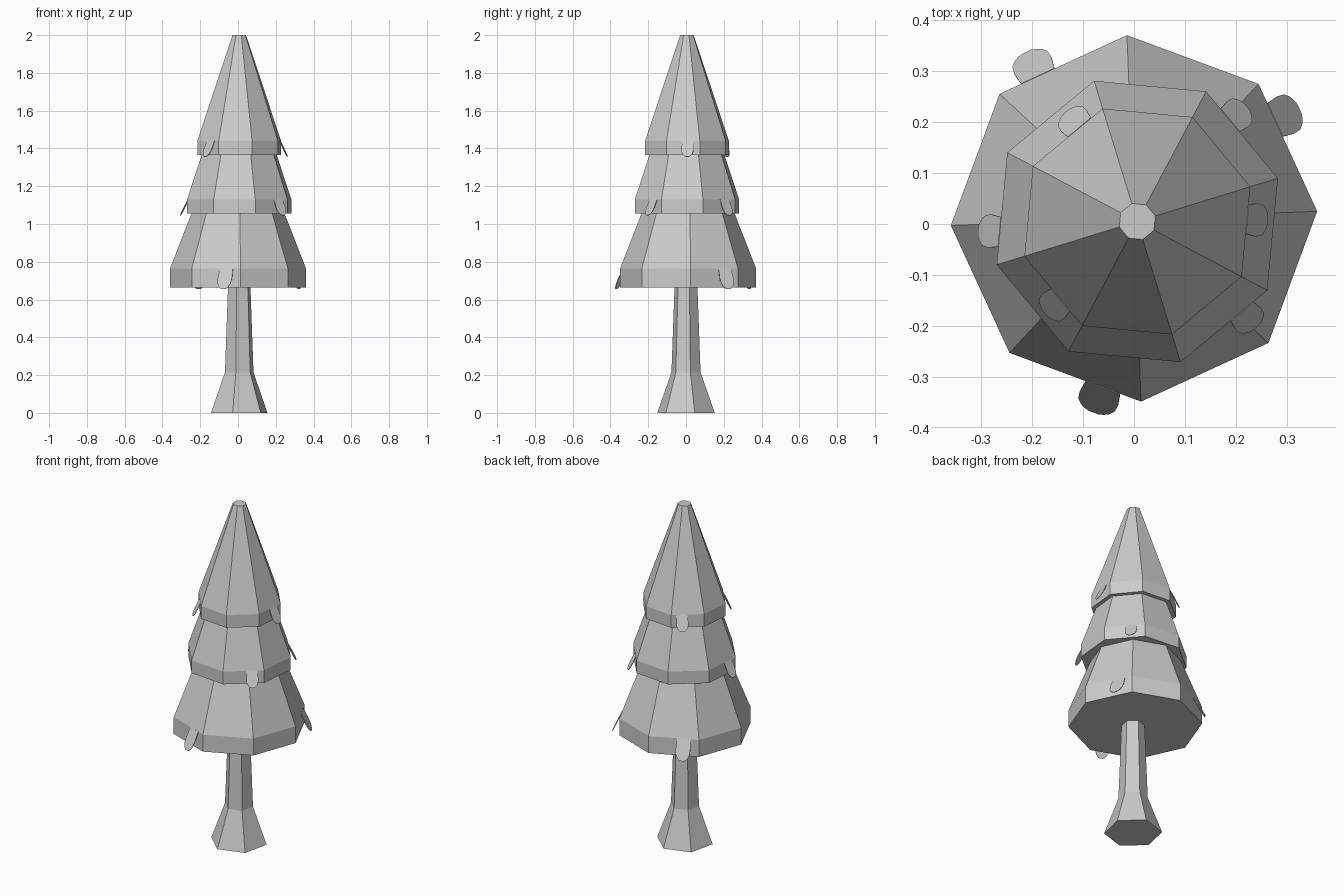
import bpy, bmesh
from math import cos, sin, radians
from mathutils import Vector

cube = bpy.data.objects.get("Cube")
if cube:
    bpy.data.objects.remove(cube)

grey = bpy.data.materials.new("light grey")
grey.use_nodes = True
COLOUR = (0.6, 0.6, 0.6, 1)
grey.diffuse_color = COLOUR
grey.node_tree.nodes["Principled BSDF"].inputs["Base Color"].default_value = COLOUR


def add_object(name, bm):
    bmesh.ops.recalc_face_normals(bm, faces=bm.faces)
    mesh = bpy.data.meshes.new(name)
    bm.to_mesh(mesh)
    bm.free()
    mesh.materials.append(grey)
    obj = bpy.data.objects.new(name, mesh)
    bpy.context.collection.objects.link(obj)
    return obj


def lathe(name, profile, sides, turn, centre):
    """Closed faceted solid from (radius, height) rings."""
    bm = bmesh.new()
    rings = []
    for r, z in profile:
        angles = [radians(turn + 360 * i / sides) for i in range(sides)]
        rings.append([bm.verts.new((centre[0] + r * cos(a), centre[1] + r * sin(a), z))
                      for a in angles])
    for low, high in zip(rings, rings[1:]):
        for i in range(sides):
            j = (i + 1) % sides
            bm.faces.new((low[i], low[j], high[j], high[i]))
    bm.faces.new(rings[0][::-1])
    bm.faces.new(rings[-1])
    add_object(name, bm)


# Half outline of a rounded tab: (position along its length, share of half width)
TAB = [(0, 0.9), (0.45, 1), (0.7, 0.95), (0.85, 0.75), (0.95, 0.5), (1, 0.25)]


def tab(name, angle, shift, start, end, width, centre):
    """Thin tongue sloping outwards from start to end, both (distance, height)."""
    a = radians(angle)
    out, side = Vector((cos(a), sin(a), 0)), Vector((-sin(a), cos(a), 0))
    base = Vector((centre[0], centre[1], 0)) + side * shift
    top = base + out * start[0] + Vector((0, 0, start[1]))
    tip = base + out * end[0] + Vector((0, 0, end[1]))
    outline = [(t, w) for t, w in TAB] + [(t, -w) for t, w in reversed(TAB)]
    bm = bmesh.new()
    face = bm.faces.new([bm.verts.new(top.lerp(tip, t) + side * w * width / 2)
                         for t, w in outline])
    normal = (tip - top).cross(side).normalized()
    grown = bmesh.ops.extrude_face_region(bm, geom=[face])["geom"]
    bmesh.ops.translate(bm, vec=normal * 0.003,
                        verts=[v for v in grown if isinstance(v, bmesh.types.BMVert)])
    add_object(name, bm)


# Flared trunk
lathe("trunk", [(0.156, 0), (0.079, 0.215), (0.062, 0.67)], 6, 17.1, (0.0065, 0))

# Foliage tiers: radius, top radius, heights, turn, centre, tab reach and width,
# and the faces that carry a tab with its sideways shift
MID = (0.0065, 0.005)
TIERS = [
    ("lower", 0.36, 0.245, (0.665, 0.765, 1.06), 2.2, (0, 0.011), 0.05, 0.08,
     [(0, 0.06), (2, 0.055), (5, 0.058)]),
    ("middle", 0.289, 0.206, (1.055, 1.13, 1.37), 17.1, MID, 0.04, 0.065,
     [(0, 0.037), (3, 0.046), (6, 0.046)]),
    ("top", 0.232, 0.037, (1.365, 1.44, 2.0), 17.1, MID, 0.038, 0.065,
     [(2, -0.03), (4, 0.023), (7, 0.025)]),
]
for name, r, r_top, (z0, z1, z2), turn, centre, reach, width, tabs in TIERS:
    lathe(name + "_foliage", [(r, z0), (r, z1), (r_top, z2)], 8, turn, centre)
    flat = r * cos(radians(22.5))
    for n, (side, shift) in enumerate(tabs, 1):
        tab(f"{name}_tab_{n}", turn + 22.5 + 45 * side, shift,
            (flat - 0.002, z1), (flat + reach, z0 - 0.01), width, centre)
